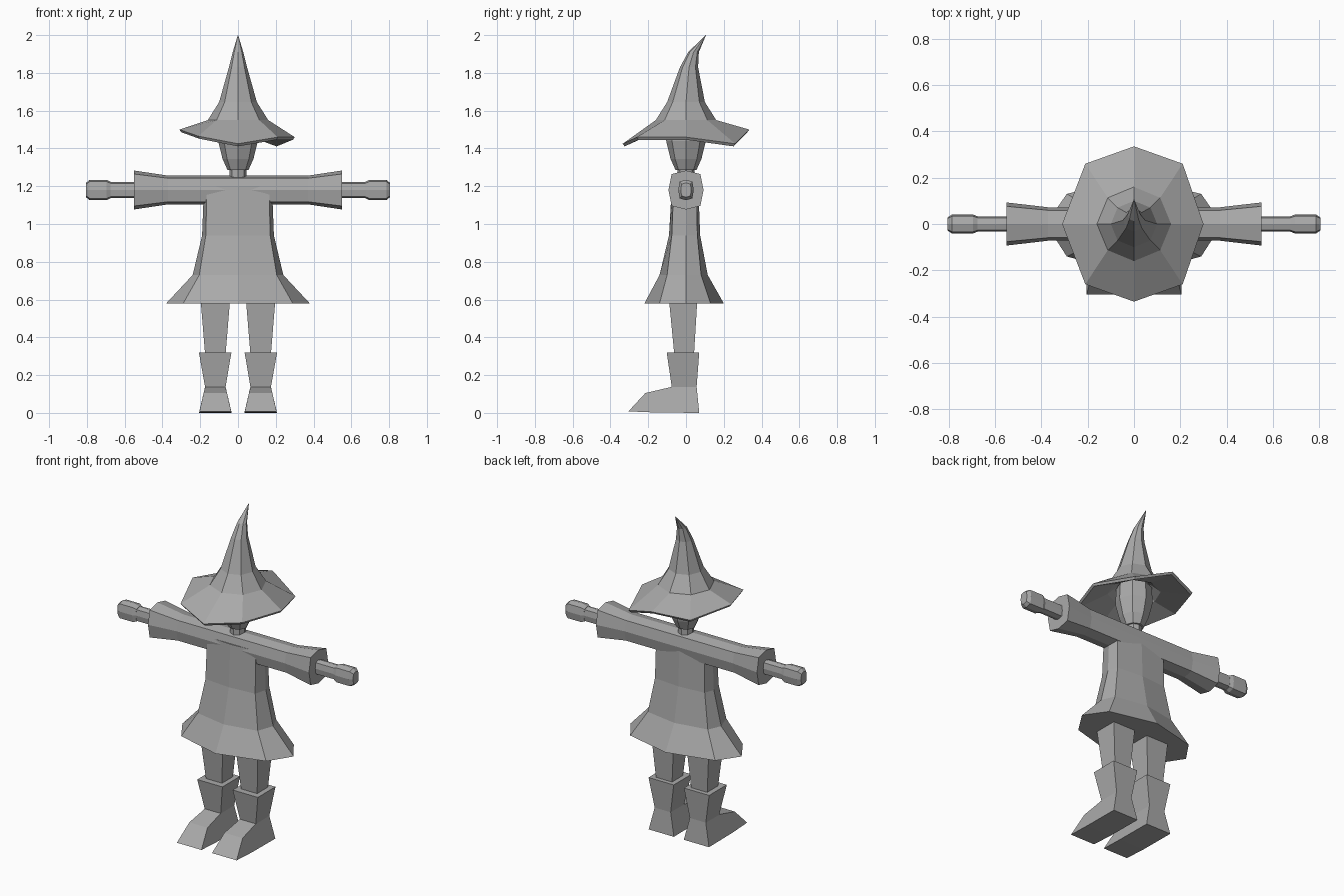
import bpy
import bmesh
import math

if "Cube" in bpy.data.objects:
    bpy.data.objects.remove(bpy.data.objects["Cube"])

grey = bpy.data.materials.new("plain_grey")
grey.diffuse_color = (0.4, 0.4, 0.4, 1)
grey.use_nodes = True
grey.node_tree.nodes["Principled BSDF"].inputs["Base Color"].default_value = grey.diffuse_color


def loft(name, rings):
    """Skin a stack of equal-sized point rings and cap both ends."""
    bm = bmesh.new()
    loops = [[bm.verts.new(p) for p in ring] for ring in rings]
    n = len(loops[0])
    for a, b in zip(loops, loops[1:]):
        for i in range(n):
            j = (i + 1) % n
            bm.faces.new((a[i], a[j], b[j], b[i]))
    bm.faces.new(loops[0])
    bm.faces.new(loops[-1])
    bmesh.ops.remove_doubles(bm, verts=bm.verts, dist=0.0005)
    bmesh.ops.recalc_face_normals(bm, faces=bm.faces)
    mesh = bpy.data.meshes.new(name)
    bm.to_mesh(mesh)
    bm.free()
    mesh.materials.append(grey)
    obj = bpy.data.objects.new(name, mesh)
    bpy.context.collection.objects.link(obj)
    return obj


def octagon(r, z, cy=0.0):
    return [(r * math.cos(k * math.pi / 4), cy + r * math.sin(k * math.pi / 4), z)
            for k in range(8)]


def box_ring(x0, x1, y0, y1, z):
    return [(x0, y0, z), (x1, y0, z), (x1, y1, z), (x0, y1, z)]


def arm_ring(x, ry, rz, corner=0.82):
    """Eight-sided section across an arm, centred at shoulder height."""
    c = corner
    pts = [(1, 0), (c, c), (0, 1), (-c, c), (-1, 0), (-c, -c), (0, -1), (c, -c)]
    return [(x, u * ry, 1.18 + v * rz) for u, v in pts]


# Hat: floppy brim with uneven height, crown bending backwards to a point
rim = [(0.30, 0, 1.46), (0.21, 0.26, 1.425), (0, 0.335, 1.50), (-0.21, 0.26, 1.475),
       (-0.31, 0, 1.50), (-0.21, -0.26, 1.465), (0, -0.335, 1.425), (0.21, -0.26, 1.46)]
rim_under = [(x * 0.97, y * 0.97, z - 0.014) for x, y, z in rim]
loft("hat", [octagon(0.09, 1.56), octagon(0.15, 1.51), rim_under, rim,
             octagon(0.16, 1.55), octagon(0.10, 1.645), octagon(0.048, 1.83, 0.016),
             octagon(0.028, 1.91, 0.04), octagon(0.001, 2.0, 0.105)])

# Head and neck
loft("head", [octagon(0.056, 1.287), octagon(0.082, 1.345), octagon(0.105, 1.44),
              octagon(0.10, 1.54)])
loft("neck", [octagon(0.045, 1.22), octagon(0.045, 1.30)])


# Robe: z, side x, corner x, front y, front corner y, back corner y, back y
def robe_ring(z, side, corner, front, fc, bc, back):
    return [(side, 0, z), (corner, bc, z), (0, back, z), (-corner, bc, z),
            (-side, 0, z), (-corner, fc, z), (0, front, z), (corner, fc, z)]


loft("robe", [robe_ring(*r) for r in (
    (0.58, 0.38, 0.29, -0.22, -0.14, 0.13, 0.20),
    (0.73, 0.24, 0.205, -0.14, -0.10, 0.08, 0.115),
    (0.94, 0.19, 0.17, -0.09, -0.075, 0.06, 0.075),
    (1.20, 0.18, 0.165, -0.075, -0.065, 0.055, 0.065))])

# Sleeves run straight through the shoulders and flare at the cuffs
loft("sleeves", [arm_ring(-0.55, 0.093, 0.103), arm_ring(-0.37, 0.072, 0.076),
                 arm_ring(-0.18, 0.072, 0.076), arm_ring(0.18, 0.072, 0.076),
                 arm_ring(0.37, 0.072, 0.076), arm_ring(0.55, 0.093, 0.103)])

for s, side in ((-1, "left"), (1, "right")):
    # Forearm and blunt hand
    loft(side + "_forearm", [arm_ring(s * 0.50, 0.032, 0.042), arm_ring(s * 0.69, 0.032, 0.042)])
    loft(side + "_hand", [arm_ring(s * 0.675, 0.033, 0.044), arm_ring(s * 0.695, 0.041, 0.054),
                          arm_ring(s * 0.785, 0.041, 0.054), arm_ring(s * 0.805, 0.028, 0.038)])
    # Leg tapering into the boot
    loft(side + "_leg", [box_ring(s * 0.065, s * 0.175, -0.06, 0.04, 0.28),
                         box_ring(s * 0.065, s * 0.175, -0.063, 0.043, 0.32),
                         box_ring(s * 0.042, s * 0.198, -0.09, 0.06, 0.60)])
    # Boot shaft
    loft(side + "_boot_shaft", [box_ring(s * 0.066, s * 0.174, -0.075, 0.056, 0.135),
                                box_ring(s * 0.035, s * 0.207, -0.102, 0.07, 0.32)])

    # Boot foot: sections from heel to toe, each with low and high edges
    def foot_ring(y_low, z_low, low, y_high, z_high, high):
        c = s * 0.12
        return [(c - low, y_low, z_low), (c + low, y_low, z_low),
                (c + high, y_high, z_high), (c - high, y_high, z_high)]

    loft(side + "_boot_foot", [foot_ring(0.07, 0, 0.086, 0.056, 0.14, 0.054),
                               foot_ring(-0.16, 0.002, 0.086, -0.075, 0.138, 0.054),
                               foot_ring(-0.305, 0.008, 0.084, -0.215, 0.105, 0.062)])
